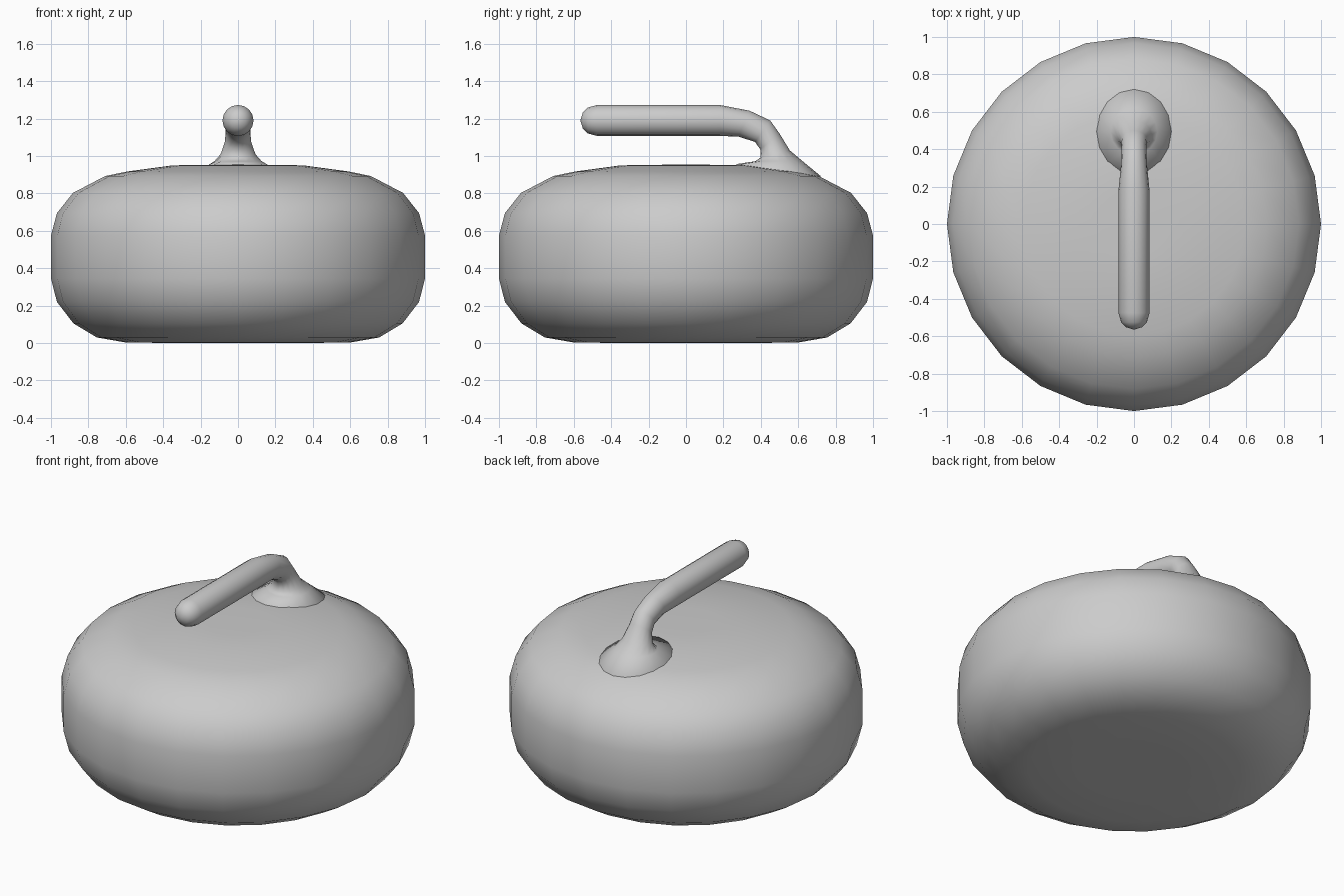
import bpy, bmesh
from math import sin, cos, pi
from mathutils import Vector

if "Cube" in bpy.data.objects:
    bpy.data.objects.remove(bpy.data.objects["Cube"])


def skin(name, rings, start=None, end=None):
    """Join equal-sized rings of points into a smooth skin, with optional end points."""
    bm = bmesh.new()
    loops = [[bm.verts.new(p) for p in r] for r in rings]
    n = len(loops[0])
    for a, b in zip(loops, loops[1:]):
        for i in range(n):
            j = (i + 1) % n
            bm.faces.new((a[i], a[j], b[j], b[i]))
    for loop, tip in ((loops[0], start), (loops[-1], end)):
        if tip is not None:
            v = bm.verts.new(tip)
            for i in range(n):
                bm.faces.new((loop[i], loop[(i + 1) % n], v))
    bmesh.ops.recalc_face_normals(bm, faces=bm.faces)
    for f in bm.faces:
        f.smooth = True
    me = bpy.data.meshes.new(name)
    bm.to_mesh(me)
    bm.free()
    ob = bpy.data.objects.new(name, me)
    bpy.context.collection.objects.link(ob)
    return ob


# Stone body: 24-sided lathe (radius, height)
profile = [(0.30, 0), (0.60, 0.003), (0.755, 0.03), (0.88, 0.105), (0.968, 0.22),
           (1.0, 0.345), (1.0, 0.575), (0.968, 0.695), (0.882, 0.803),
           (0.71, 0.893), (0.594, 0.917), (0.35, 0.95), (0.18, 0.953)]
body = [[(r * cos(2 * pi * i / 24), r * sin(2 * pi * i / 24), z) for i in range(24)]
        for r, z in profile]
skin("stone_body", body, (0, 0, 0), (0, 0, 0.954))

# Handle sections: outer (y, z), inner (y, z), half width
sections = [
    ((-0.552, 1.232), (-0.552, 1.148), 0.042),
    ((-0.525, 1.259), (-0.525, 1.121), 0.069),
    ((-0.475, 1.273), (-0.475, 1.107), 0.083),
    ((0.18, 1.273), (0.18, 1.107), 0.083),
    ((0.34, 1.242), (0.28, 1.104), 0.070),
    ((0.45, 1.19), (0.37, 1.075), 0.066),
    ((0.50, 1.12), (0.397, 1.035), 0.070),
    ((0.555, 1.03), (0.397, 0.99), 0.093),
    ((0.62, 0.975), (0.37, 0.972), 0.125),
    ((0.72, 0.893), (0.27, 0.957), 0.20),
    ((0.72, 0.86), (0.27, 0.92), 0.20),
]
handle = []
for outer, inner, w in sections:
    o, i = Vector((0, *outer)), Vector((0, *inner))
    mid, half = (o + i) / 2, (o - i) / 2
    handle.append([mid + half * cos(2 * pi * k / 16) + Vector((w * sin(2 * pi * k / 16), 0, 0))
                   for k in range(16)])
skin("handle", handle, (0, -0.565, 1.19))
